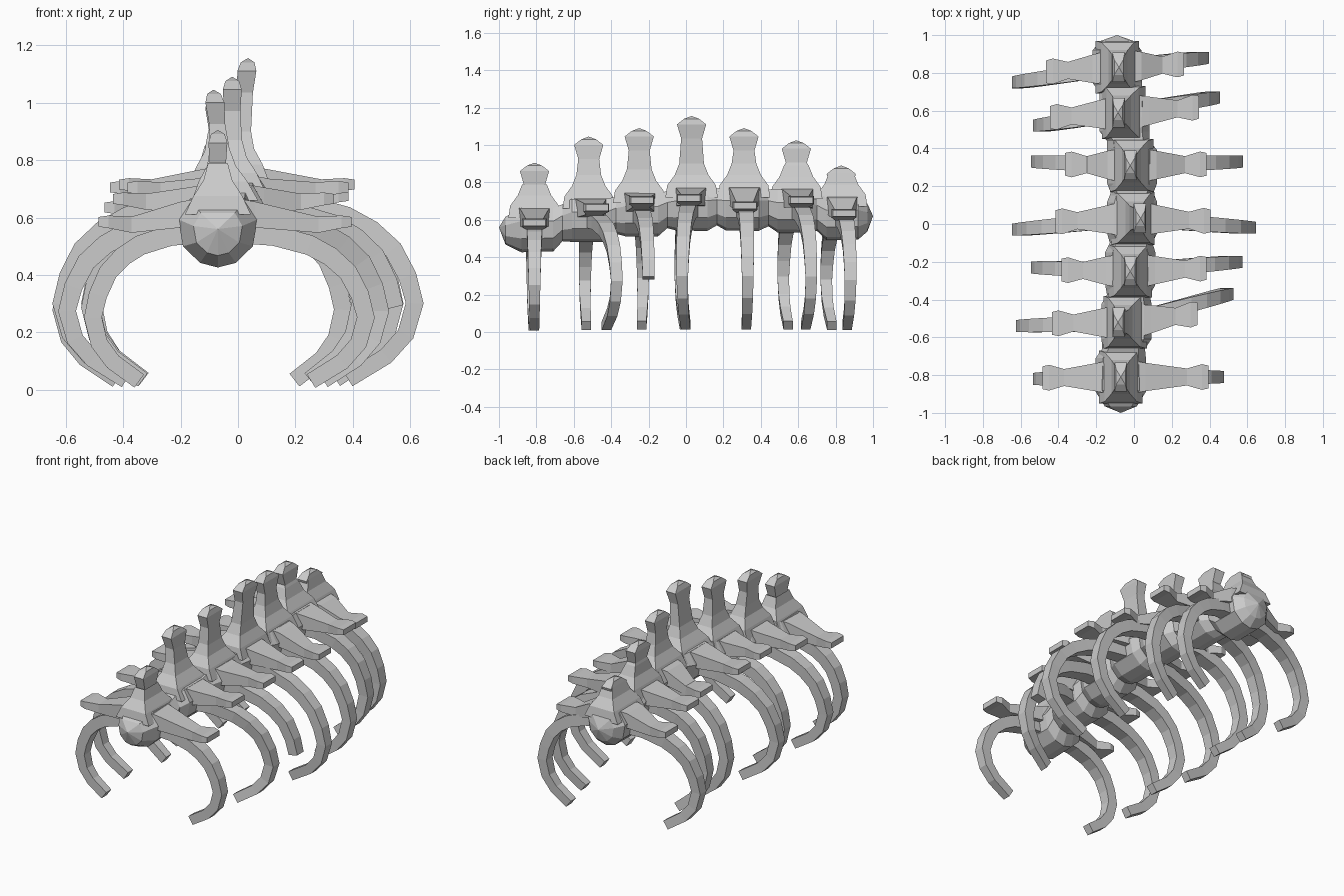
import bpy, bmesh
from mathutils import Vector

if "Cube" in bpy.data.objects:
    bpy.data.objects.remove(bpy.data.objects["Cube"])

# Per vertebra: y, x, z of body | spine tip x, z | process end z
BODY = [
    (-0.81, -0.07, 0.56, -0.07, 0.905, 0.57),
    (-0.52, -0.04, 0.61, -0.085, 1.045, 0.65),
    (-0.25, -0.02, 0.64, -0.02, 1.09, 0.69),
    (0.03, -0.01, 0.67, 0.035, 1.155, 0.70),
    (0.31, -0.01, 0.67, -0.02, 1.09, 0.66),
    (0.59, -0.05, 0.66, -0.085, 1.025, 0.69),
    (0.83, -0.09, 0.62, -0.08, 0.89, 0.62),
]
# Per vertebra: rib outermost x, y and process end x, for right then left
SIDES = [
    ((0.48, -0.81, 0.38), (-0.54, -0.82, -0.47)),
    ((0.53, -0.37, 0.32), (-0.63, -0.54, -0.42)),
    ((0.58, -0.20, 0.37), (-0.55, -0.23, -0.37)),
    ((0.65, -0.02, 0.39), (-0.65, -0.03, -0.40)),
    ((0.58, 0.33, 0.37), (-0.55, 0.33, -0.35)),
    ((0.46, 0.67, 0.33), (-0.54, 0.52, -0.43)),
    ((0.40, 0.88, 0.25), (-0.65, 0.75, -0.45)),
]
JOINTS = [-0.66, -0.375, -0.10, 0.165, 0.44, 0.70]
# Rib centre line: sideways fraction, height fraction
RIB = [(0.10, 0.98), (0.38, 0.96), (0.62, 0.90), (0.76, 0.83), (0.88, 0.73),
       (0.96, 0.59), (1.0, 0.45), (0.95, 0.29), (0.84, 0.175), (0.63, 0.055)]


def loft(name, rings, start=None, end=None):
    """Skin a list of rings; close each end with a cap or a point."""
    bm = bmesh.new()
    vs = [[bm.verts.new(p) for p in r] for r in rings]
    n = len(vs[0])
    for a, b in zip(vs, vs[1:]):
        for i in range(n):
            bm.faces.new((a[i], a[(i + 1) % n], b[(i + 1) % n], b[i]))
    for ring, tip in ((vs[0], start), (vs[-1], end)):
        if tip is None:
            bm.faces.new(ring)
        else:
            t = bm.verts.new(tip)
            for i in range(n):
                bm.faces.new((ring[i], ring[(i + 1) % n], t))
    bmesh.ops.recalc_face_normals(bm, faces=bm.faces[:])
    me = bpy.data.meshes.new(name)
    bm.to_mesh(me)
    bm.free()
    ob = bpy.data.objects.new(name, me)
    bpy.context.collection.objects.link(ob)
    return ob


# Cross-section of the body: widest at the sides, a blunt point below
OCT = [(1, .25), (.7, .8), (-.7, .8), (-1, .25), (-.88, -.45), (-.45, -.88), (0, -1), (.45, -.88), (.88, -.45)]


def disc(x, y, z, r):
    return [(x + r * a, y, z + r * b * 0.97) for a, b in OCT]


def slab(c, u, v):
    """Rectangle around c with half axes u and v."""
    return [c + u + v, c - u + v, c - u - v, c + u - v]


def vertebra_body(i):
    y, x, z = BODY[i][:3]
    rings, tips = [], [None, None]

    def joint(j):
        a, b = BODY[j], BODY[j + 1]
        return disc((a[1] + b[1]) / 2, JOINTS[j], (a[2] + b[2]) / 2 + .01, 0.113)
    if i == 0:
        rings += [disc(x, -0.965, z - .01, 0.085), disc(x, -0.88, z, 0.138)]
        tips[0] = (x, -1.0, z)
    else:
        rings += [joint(i - 1), disc(x, JOINTS[i - 1] + 0.05, z, 0.132)]
    if i == 6:
        rings += [disc(x, 0.92, z, 0.13), disc(x, 0.97, z, 0.085)]
        tips[1] = (x, 1.0, z)
    else:
        rings += [disc(x, JOINTS[i] - 0.05, z, 0.133), joint(i)]
    loft(f"vertebra_body_{i + 1}", rings, *tips)


def top_spine(i):
    y, x, z, tx, tz, _ = BODY[i]
    rings = []
    # height, half width, half length
    for h, w, l in ((z + .05, .115, .14), (z + .115, .085, .13), (z + .17, .05, .09),
                    (z + .23, .034, .066), (tz - .12, .028, .056),
                    (tz - .045, .033, .078), (tz - .015, .024, .04)):
        k = max(0, (h - z) / (tz - z))
        rings.append(slab(Vector((x + (tx - x) * k, y, h)), Vector((w, 0, 0)), Vector((0, l, 0))))
    loft(f"top_spine_{i + 1}", rings, end=(tx, y, tz))


def side_parts(i, side):
    y, x, z = BODY[i][:3]
    ez = BODY[i][5]
    rx, ry, px = SIDES[i][side]
    label = ("right", "left")[side]
    s = 1 if side == 0 else -1

    # Side process with a flared end
    slope = 0.45 * (ry - y) / abs(rx - x)
    reach = abs(px - x)
    rings = []
    for d, h, ly, lz in ((.05, z + .05, .09, .06), (.13, z + .05, .075, .045),
                         (reach - .10, ez + .005, .045, .028),
                         (reach - .02, ez + .015, .068, .022), (reach + .015, ez + .015, .06, .017)):
        rings.append(slab(Vector((x + s * d, y + slope * d, h)),
                          Vector((0, ly, 0)), Vector((0, 0, lz))))
    loft(f"side_process_{label}_{i + 1}", rings)

    # Rib; the third one on the right is broken off halfway
    wide = abs(rx - x) - 0.035
    pts = [Vector((x + s * wide * u, y + (ry - y) * u, z * v)) for u, v in RIB]
    if i == 2 and side == 0:
        pts = pts[:7]
    rings = []
    for k, p in enumerate(pts):
        t = pts[min(k + 1, len(pts) - 1)] - pts[max(k - 1, 0)]
        n = Vector((-t.z, 0, t.x)).normalized()
        f = k / (len(RIB) - 1)
        rings.append(slab(p, n * (0.037 - 0.009 * f), Vector((0, 0.044 - 0.019 * f, 0))))
    loft(f"rib_{label}_{i + 1}", rings)


for i in range(7):
    vertebra_body(i)
    top_spine(i)
    for side in (0, 1):
        side_parts(i, side)
